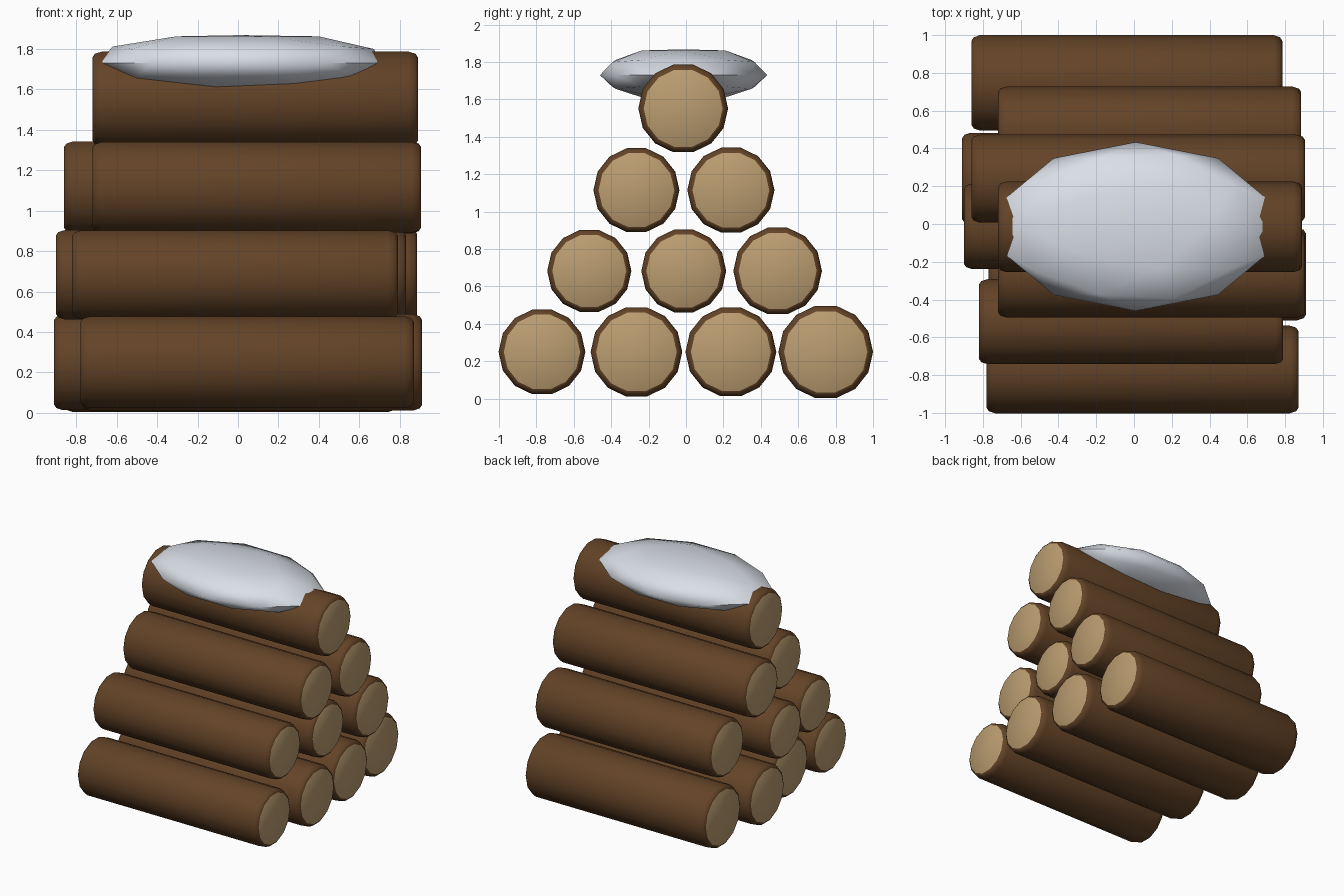
import bpy, bmesh, math

if "Cube" in bpy.data.objects:
    bpy.data.objects.remove(bpy.data.objects["Cube"])


def material(name, rgb):
    m = bpy.data.materials.new(name)
    m.diffuse_color = (*rgb, 1)
    m.use_nodes = True
    m.node_tree.nodes["Principled BSDF"].inputs["Base Color"].default_value = m.diffuse_color
    return m


bark = material("bark brown", (0.125, 0.056, 0.020))
wood = material("cut wood tan", (0.50, 0.34, 0.165))
snow = material("snow white", (0.78, 0.82, 0.89))
SIDES = 14


def finish(name, bm, mats, angle):
    bmesh.ops.recalc_face_normals(bm, faces=bm.faces)
    me = bpy.data.meshes.new(name)
    bm.to_mesh(me)
    bm.free()
    for m in mats:
        me.materials.append(m)
    ob = bpy.data.objects.new(name, me)
    bpy.context.collection.objects.link(ob)
    bpy.ops.object.select_all(action='DESELECT')
    ob.select_set(True)
    bpy.context.view_layer.objects.active = ob
    bpy.ops.object.shade_smooth_by_angle(angle=math.radians(angle))
    return ob


def log(name, x0, x1, y, z, r):
    # rounded bark rim, then a flat tan disc at each end
    prof = [(x0, 0.88), (x0 + 0.012, 0.955), (x0 + 0.045, 1),
            (x1 - 0.045, 1), (x1 - 0.012, 0.955), (x1, 0.88)]
    bm = bmesh.new()
    rings = []
    for x, s in prof:
        rings.append([bm.verts.new((x, y + r * s * math.cos(a), z + r * s * math.sin(a)))
                      for a in (2 * math.pi * i / SIDES for i in range(SIDES))])
    for a, b in zip(rings, rings[1:]):
        for i in range(SIDES):
            j = (i + 1) % SIDES
            bm.faces.new((a[i], a[j], b[j], b[i]))
    for ring in (rings[0], rings[-1]):
        bm.faces.new(ring).material_index = 1
    finish(name, bm, (bark, wood), 40)


# pyramid of logs: x start, x end, y, z, radius
LOGS = [
    (-0.78, 0.87, -0.77, 0.25, 0.232), (-0.77, 0.91, -0.265, 0.25, 0.245),
    (-0.91, 0.86, 0.24, 0.25, 0.243), (-0.86, 0.785, 0.747, 0.25, 0.253),
    (-0.82, 0.79, -0.517, 0.683, 0.225), (-0.90, 0.83, -0.012, 0.683, 0.227),
    (-0.72, 0.885, 0.49, 0.683, 0.237),
    (-0.72, 0.905, -0.265, 1.115, 0.23), (-0.86, 0.905, 0.24, 1.115, 0.233),
    (-0.72, 0.89, -0.015, 1.552, 0.24),
]
for n, spec in enumerate(LOGS, 1):
    log(f"log_{n:02d}", *spec)

# flattened snow cap on the top log
bm = bmesh.new()
bmesh.ops.create_icosphere(bm, subdivisions=2, radius=1)
for v in bm.verts:
    x, y, z = v.co
    z *= 0.155 if z > 0 else 0.14
    v.co = (0.01 + 0.74 * x, -0.013 + 0.447 * y, 1.73 + min(z, 0.138))
finish("snow_cap", bm, (snow,), 60)
